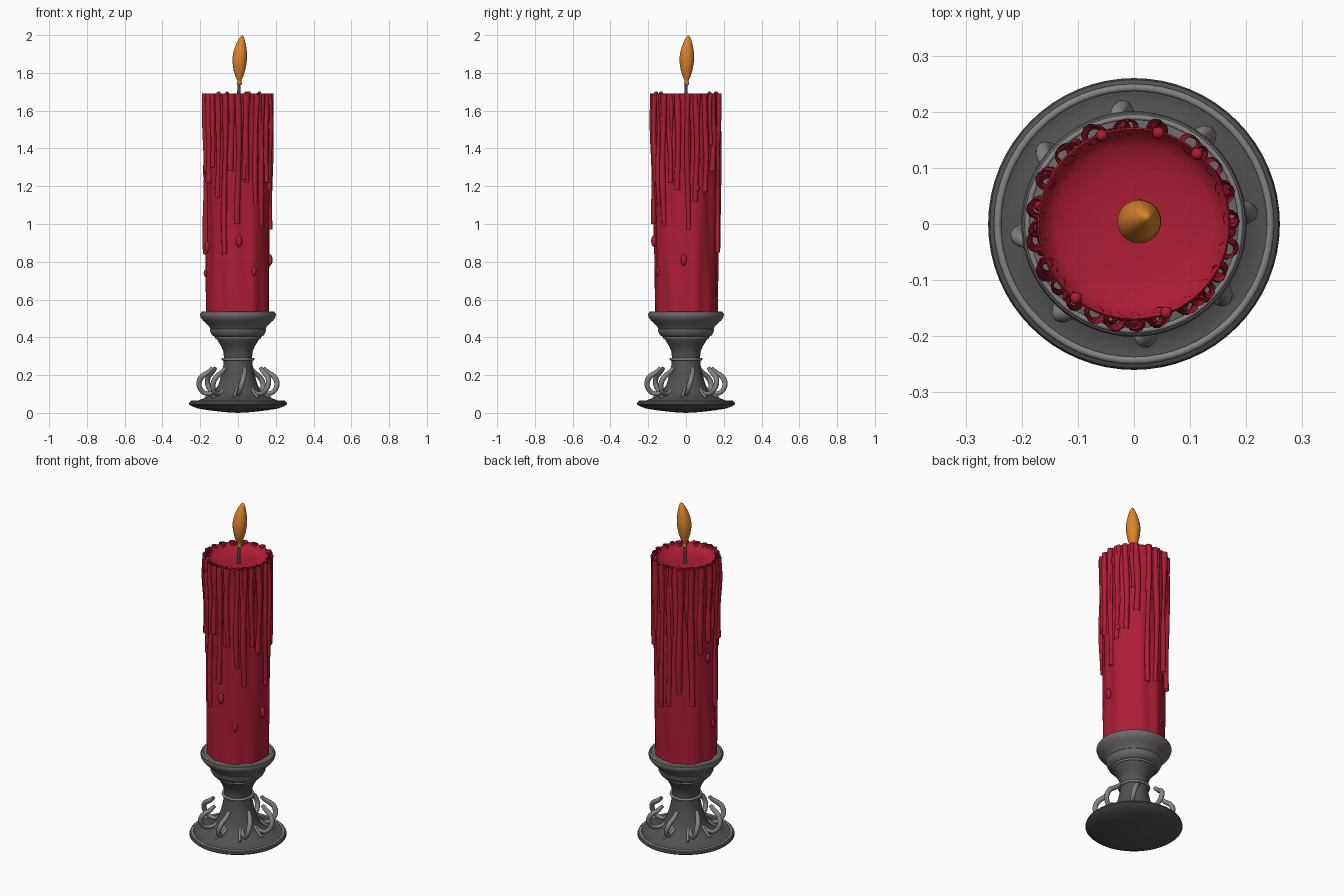
import bpy, bmesh, math, random
from mathutils import Vector

if "Cube" in bpy.data.objects:
    bpy.data.objects.remove(bpy.data.objects["Cube"])

random.seed(7)


def material(name, rgb):
    m = bpy.data.materials.new(name)
    m.diffuse_color = (*rgb, 1)
    m.use_nodes = True
    m.node_tree.nodes["Principled BSDF"].inputs["Base Color"].default_value = m.diffuse_color
    return m


WAX = material("red wax", (0.42, 0.012, 0.034))
FLAME = material("orange flame", (0.72, 0.235, 0.026))
DARK = material("dark iron", (0.085, 0.083, 0.082))
MID = material("cup iron", (0.145, 0.140, 0.138))
LIGHT = material("pale iron", (0.235, 0.225, 0.225))
CHAR = material("charred wick", (0.07, 0.07, 0.075))


def finish(name, bm, mat, angle=40):
    bmesh.ops.remove_doubles(bm, verts=bm.verts, dist=1e-5)
    bmesh.ops.recalc_face_normals(bm, faces=bm.faces)
    me = bpy.data.meshes.new(name)
    bm.to_mesh(me)
    bm.free()
    ob = bpy.data.objects.new(name, me)
    bpy.context.collection.objects.link(ob)
    me.materials.append(mat)
    bpy.ops.object.select_all(action='DESELECT')
    ob.select_set(True)
    bpy.context.view_layer.objects.active = ob
    bpy.ops.object.shade_smooth_by_angle(angle=math.radians(angle))
    return ob


def lathe(name, profile, mat, n=64, warp=None, angle=40):
    """Revolve (radius, z) points; warp may move each point."""
    bm = bmesh.new()
    rings = []
    for r, z in profile:
        ring = []
        for i in range(n):
            a = math.tau * i / n
            p = Vector((r * math.cos(a), r * math.sin(a), z))
            ring.append(bm.verts.new(warp(p, a) if warp else p))
        rings.append(ring)
    for lo, hi in zip(rings, rings[1:]):
        for i in range(n):
            j = (i + 1) % n
            bm.faces.new((lo[i], lo[j], hi[j], hi[i]))
    return finish(name, bm, mat, angle)


def torus_ring(name, radius, z, thick, mat):
    prof = [(radius + thick * math.cos(t * math.tau / 10), z + thick * math.sin(t * math.tau / 10))
            for t in range(11)]
    return lathe(name, prof, mat)


def tubes(name, paths, mat, sides=10, caps=False, spline='POLY'):
    """Each path is a list of (position, radius); all become one mesh."""
    cu = bpy.data.curves.new(name, 'CURVE')
    cu.dimensions = '3D'
    cu.bevel_depth = 1
    cu.bevel_resolution = max(0, sides // 2 - 2)
    cu.use_fill_caps = caps
    cu.resolution_u = 4
    for path in paths:
        s = cu.splines.new(spline)
        s.points.add(len(path) - 1)
        for pt, (co, r) in zip(s.points, path):
            pt.co = (*co, 1)
            pt.radius = r
        if spline == 'NURBS':
            s.order_u = 3
            s.use_endpoint_u = True
    temp = bpy.data.objects.new(name + "_curve", cu)
    bpy.context.collection.objects.link(temp)
    bm = bmesh.new()
    bm.from_mesh(temp.to_mesh())
    temp.to_mesh_clear()
    bpy.data.objects.remove(temp)
    return finish(name, bm, mat)


def polar(deg, r, z):
    a = math.radians(deg)
    return Vector((r * math.cos(a), r * math.sin(a), z))


def blobs(name, items, mat):
    """Small upright ellipsoids from (angle, radius, z, width, height)."""
    bm = bmesh.new()
    for deg, r, z, w, h in items:
        made = bmesh.ops.create_uvsphere(bm, u_segments=12, v_segments=8, radius=1)
        for v in made['verts']:
            v.co = Vector((v.co.x * w, v.co.y * w, v.co.z * h)) + polar(deg, r, z)
    return finish(name, bm, mat)


# Foot and stem
lathe("foot_and_stem", [
    (0, 0), (0.07, 0.004), (0.15, 0.013), (0.215, 0.024), (0.25, 0.038), (0.26, 0.047),
    (0.257, 0.057), (0.246, 0.063), (0.232, 0.062), (0.222, 0.060), (0.20, 0.070), (0.16, 0.083),
    (0.14, 0.095), (0.120, 0.116), (0.104, 0.15), (0.091, 0.19), (0.081, 0.23), (0.076, 0.26),
    (0.075, 0.30), (0.078, 0.325), (0.088, 0.35), (0.103, 0.375), (0.115, 0.395), (0.115, 0.405),
    (0, 0.405)], DARK)
torus_ring("foot_rim", 0.243, 0.060, 0.007, LIGHT)
torus_ring("neck_ring", 0.080, 0.284, 0.007, LIGHT)
torus_ring("collar_ring", 0.116, 0.397, 0.006, LIGHT)

# Cup that holds the candle
lathe("cup", [
    (0, 0.398), (0.115, 0.398), (0.138, 0.412), (0.148, 0.432), (0.149, 0.444), (0.146, 0.448),
    (0.155, 0.460), (0.168, 0.474), (0.187, 0.490), (0.197, 0.505), (0.201, 0.519), (0.198, 0.528),
    (0.188, 0.533), (0.165, 0.533), (0, 0.532)], MID)
torus_ring("cup_lip", 0.190, 0.531, 0.005, LIGHT)

# Curled claws around the stem, leaning to one side, with feet lying on the base
claws = []
for k in range(8):
    d = 2 + 45 * k
    steps = [(-1, 0.105, 0.125, 0.009), (-1, 0.135, 0.100, 0.010), (0, 0.185, 0.103, 0.012),
             (3, 0.213, 0.148, 0.014), (7, 0.198, 0.193, 0.014), (11, 0.162, 0.212, 0.013),
             (13, 0.138, 0.238, 0.010)]
    claws.append([(polar(d + t, r, z), w) for t, r, z, w in steps])
    feet = [(-6, 0.11, 0.130, 0.007), (-8, 0.135, 0.101, 0.008), (-9, 0.175, 0.081, 0.006)]
    claws.append([(polar(d + t, r, z), w) for t, r, z, w in feet])
tubes("claws", claws, LIGHT, sides=12, caps=True, spline='NURBS')


# Candle body with a softly fluted surface and a shallow bowl on top
def flutes(p, a):
    k = 1 + 0.022 * math.sin(5 * a + 3 * p.z) * math.sin(4 * p.z + 1) \
        + 0.018 * math.sin(9 * a - 2 * p.z) + 0.010 * math.sin(14 * a + 5 * p.z)
    if p.z > 1.5:
        k = 1 + (k - 1) * max(0, (1.69 - p.z) / 0.19)
    return Vector((p.x * k, p.y * k, p.z))


side = [(0.165 + 0.006 * i / 16, 0.532 + 1.148 * i / 16) for i in range(17)]
lathe("candle_body", [(0, 0.532)] + side + [
    (0.172, 1.688), (0.169, 1.692), (0.165, 1.686), (0.158, 1.672), (0.14, 1.658),
    (0.10, 1.648), (0.05, 1.644), (0, 1.643)], WAX, n=96, warp=flutes)

# Wax drips: angle and lower end of the longer ones, short ones fill the gaps
long_drips = [(270, 1.00), (246, 0.84), (189, 0.84), (232, 1.14), (258, 1.28), (285, 1.22),
              (303, 1.10), (316, 0.99), (330, 1.22), (345, 1.18), (3, 0.97), (18, 1.12),
              (36, 1.17), (55, 1.28), (76, 0.85), (93, 0.87), (114, 0.95), (135, 0.88),
              (152, 1.18), (170, 1.24), (207, 1.22), (219, 1.30)]
drips = []


def add_drip(deg, low, w):
    path = []
    n = 8
    for i in range(n + 1):
        t = i / n
        z = 1.69 + (low - 1.69) * t
        sway = 1.6 * math.sin(t * 5 + deg)
        r = 0.174 - 0.004 * t + 0.003 * math.sin(t * 7 + deg * 2)
        path.append((polar(deg + sway, r, z), w * (1 - 0.1 * t + 0.12 * math.sin(9 * t + deg))))
    drips.append(path)


for deg, low in long_drips:
    add_drip(deg, low, random.uniform(0.014, 0.019))
for k in range(14):
    add_drip(k * 360 / 14 + random.uniform(-6, 6), random.uniform(1.22, 1.56),
             random.uniform(0.009, 0.014))
tubes("wax_drips", drips, WAX, sides=10)

# Loose wax beads on the side and low lumps inside the rim
blobs("wax_beads", [
    (272, 0.168, 0.91, 0.017, 0.032), (300, 0.166, 0.75, 0.014, 0.028),
    (356, 0.168, 0.81, 0.015, 0.032), (182, 0.168, 0.74, 0.014, 0.022),
    (20, 0.172, 1.19, 0.014, 0.020), (168, 0.170, 1.14, 0.014, 0.026),
    (195, 0.168, 0.88, 0.014, 0.028)], WAX)
blobs("rim_lumps", [(d, 0.168, 1.690, 0.011, 0.012) for d in (48, 75, 110, 232, 290)], WAX)

# Wick and flame
tubes("wick", [[(Vector((0.004, 0, 1.635)), 0.010), (Vector((0.004, 0, 1.69)), 0.009),
                (Vector((0.006, 0.001, 1.738)), 0.008)]], CHAR, caps=True)


def lean(p, a):
    t = max(0, (p.z - 1.74) / 0.26)
    return p + Vector((0.007 + 0.016 * t ** 3, 0.003 + 0.010 * t ** 3, 0))


lathe("flame", [
    (0, 1.732), (0.010, 1.736), (0.014, 1.745), (0.010, 1.755), (0.012, 1.762), (0.022, 1.785),
    (0.031, 1.815), (0.037, 1.85), (0.039, 1.88), (0.036, 1.91), (0.028, 1.945),
    (0.018, 1.973), (0.008, 1.993), (0, 2.0)], FLAME, n=32, warp=lean, angle=60)
